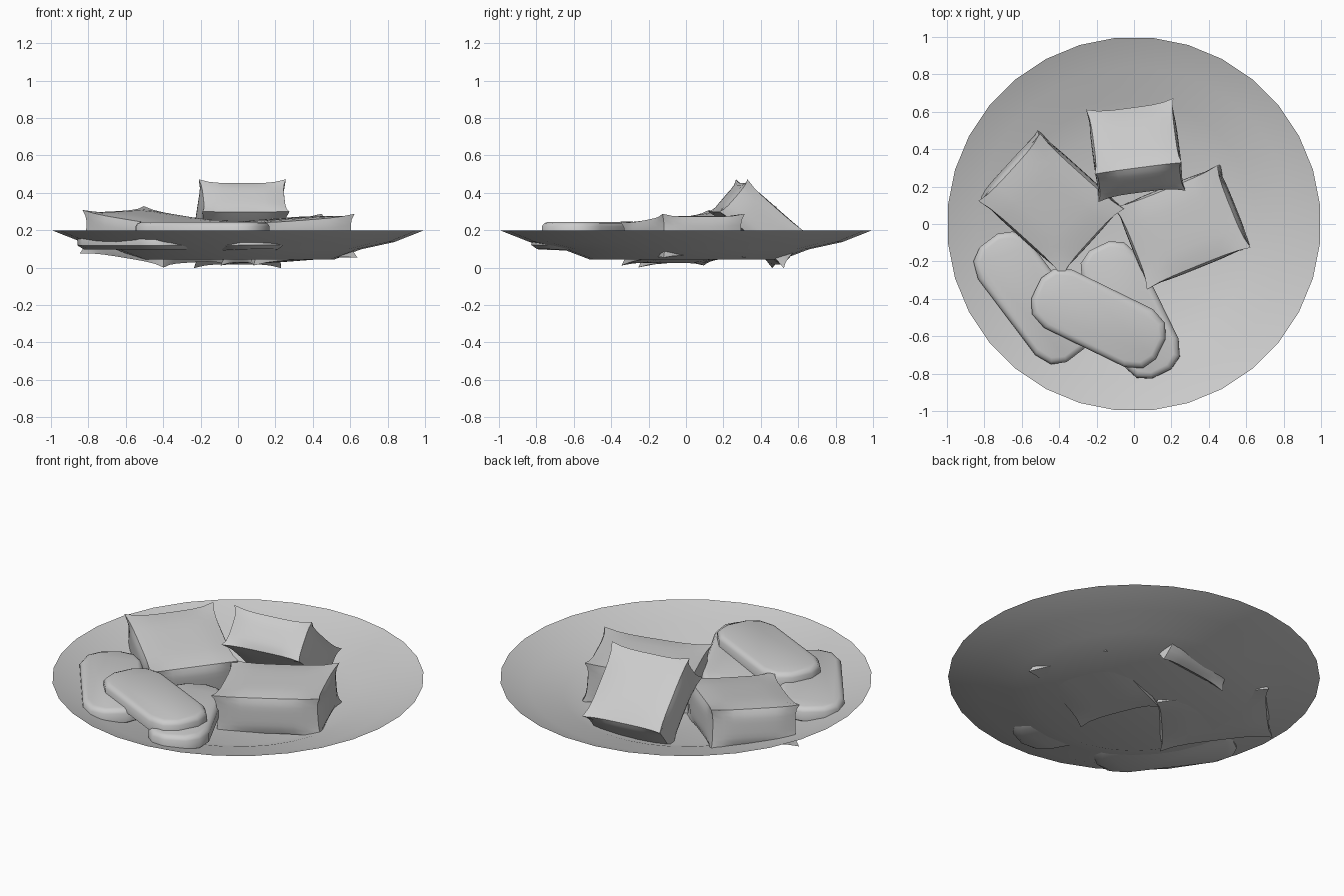
import bpy, bmesh
from math import radians, cos, sin, tau
from mathutils import Matrix, Euler

if "Cube" in bpy.data.objects:
    bpy.data.objects.remove(bpy.data.objects["Cube"])


def finish(bm, name, loc=(0, 0, 0), rot=(0, 0, 0), angle=45):
    bmesh.ops.recalc_face_normals(bm, faces=bm.faces)
    mesh = bpy.data.meshes.new(name)
    bm.to_mesh(mesh)
    bm.free()
    ob = bpy.data.objects.new(name, mesh)
    ob.location = loc
    ob.rotation_euler = [radians(a) for a in rot]
    bpy.context.collection.objects.link(ob)
    bpy.ops.object.select_all(action='DESELECT')
    bpy.context.view_layer.objects.active = ob
    ob.select_set(True)
    bpy.ops.object.shade_smooth_by_angle(angle=radians(angle))
    return ob


def loft(bm, rings, cap_bottom=True, cap_top=True):
    loops = [[bm.verts.new(p) for p in ring] for ring in rings]
    n = len(loops[0])
    for a, b in zip(loops, loops[1:]):
        for i in range(n):
            j = (i + 1) % n
            bm.faces.new((a[i], a[j], b[j], b[i]))
    if cap_bottom:
        bm.faces.new(loops[0])
    if cap_top:
        bm.faces.new(loops[-1])


def plate():
    # shallow open dish, 32 sides
    bm = bmesh.new()
    profile = [(0.52, 0.045), (0.66, 0.098), (0.84, 0.137), (1.0, 0.2)]
    angles = [tau * (i + 0.5) / 32 for i in range(32)]
    loft(bm, [[(r * cos(t), r * sin(t), z) for t in angles] for r, z in profile],
         cap_top=False)
    finish(bm, "plate")


def pillow(name, loc, size, rot):
    # soft block: pinched-out corners and slightly bulging faces
    bm = bmesh.new()
    bmesh.ops.create_cube(bm, size=2)
    bmesh.ops.subdivide_edges(bm, edges=bm.edges[:], cuts=7, use_grid_fill=True)
    half = [s / 2 for s in size]
    pinch = (0.07, 0.07, 0.12)
    for v in bm.verts:
        c = v.co.copy()
        for k in range(3):
            p, q = c[(k + 1) % 3], c[(k + 2) % 3]
            dent = 1 - (p * q) ** 4
            bulge = (1 - p ** 4) * (1 - q ** 4)
            v.co[k] = c[k] * half[k] * (1 - pinch[k] * (dent - 0.85 * bulge))
    finish(bm, name, loc, rot)


def biscuit(name, loc, length, width, rot):
    # elongated slab with chamfered corners and rounded rims
    bm = bmesh.new()
    a, b, h = length / 2, width / 2, 0.048
    quarter = [(a, 0.35 * b), (a - 0.04, 0.78 * b), (a - 0.13, b)]
    half = quarter + [(-x, y) for x, y in reversed(quarter)]
    outline = half + [(-x, -y) for x, y in half]
    layers = [(-h, 0.03), (-0.55 * h, 0.0), (0.5 * h, 0.0), (0.85 * h, 0.012), (h, 0.03)]
    loft(bm, [[(x * (1 - d / a), y * (1 - d / b), z) for x, y in outline]
              for z, d in layers])
    finish(bm, name, loc, rot, 50)


plate()

# three soft blocks, the back one leaning
pillow("left_block", (-0.45, 0.115, 0.165), (0.61, 0.49, 0.235), (2.4, 7, -42))
pillow("back_block", (0.01, 0.395, 0.235), (0.47, 0.46, 0.23), (-41, 0, 7.5))
pillow("right_block", (0.265, -0.015, 0.15), (0.60, 0.475, 0.235), (0, -4, 22))

# three flat biscuits, one resting on the other two
biscuit("left_biscuit", (-0.545, -0.395, 0.145), 0.77, 0.34, (0, 0, -53))
biscuit("front_biscuit", (-0.02, -0.46, 0.135), 0.76, 0.33, (0, -2, -64))
biscuit("top_biscuit", (-0.19, -0.505, 0.197), 0.74, 0.345, (0, 0, -26))
